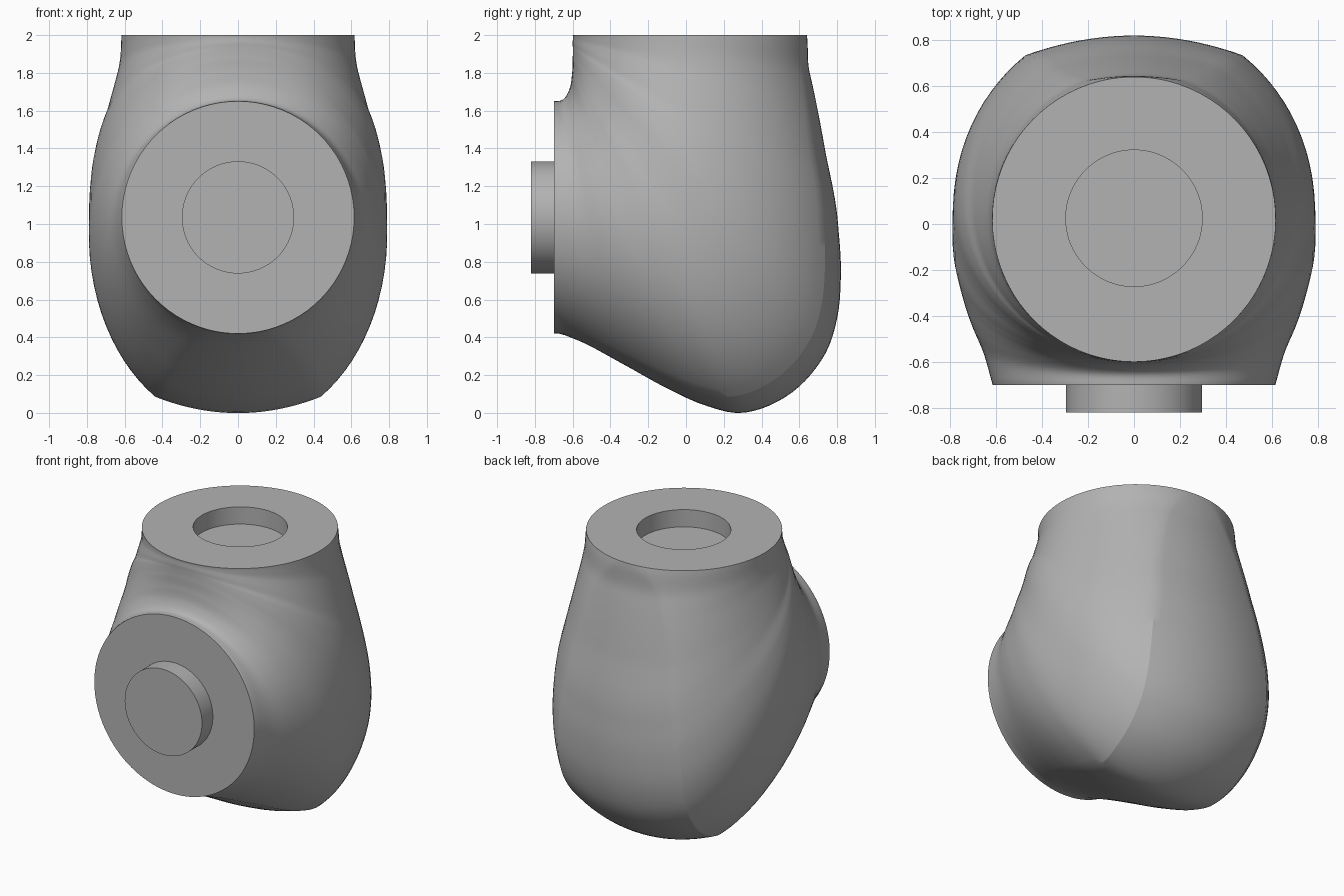
import bpy, bmesh, math
from mathutils import Vector

if "Cube" in bpy.data.objects:
    bpy.data.objects.remove(bpy.data.objects["Cube"])

PIVOT = (-0.70, 2.0)      # y, z corner where the two flange planes meet
SECTIONS, CAP, SIDE = 80, 10, 36
BORE = 0.297

grey = bpy.data.materials.new("metal_grey")
grey.use_nodes = True
colour = (0.45, 0.45, 0.45, 1)
grey.diffuse_color = colour
grey.node_tree.nodes["Principled BSDF"].inputs["Base Color"].default_value = colour


def polar(points):
    """Side outline points (y, z) as (angle, distance) about the pivot."""
    out = []
    for y, z in points:
        dy, dz = y - PIVOT[0], PIVOT[1] - z
        out.append((math.degrees(math.atan2(dz, dy)), math.hypot(dy, dz)))
    return out


def curve(table, x):
    """Smooth interpolation through a table of (x, value)."""
    n = len(table)

    def slope(i):
        a, b = table[max(i - 1, 0)], table[min(i + 1, n - 1)]
        return (b[1] - a[1]) / (b[0] - a[0])
    i = 0
    while i < n - 2 and x > table[i + 1][0]:
        i += 1
    (x0, p0), (x1, p1) = table[i], table[i + 1]
    h = x1 - x0
    t = min(max((x - x0) / h, 0), 1)
    return ((2*t**3 - 3*t**2 + 1) * p0 + (t**3 - 2*t**2 + t) * h * slope(i)
            + (3*t**2 - 2*t**3) * p1 + (t**3 - t**2) * h * slope(i + 1))


outer = polar([(0.64, 2), (0.655, 1.8), (0.735, 1.4), (0.805, 1), (0.82, 0.75),
               (0.8, 0.5), (0.73, 0.3), (0.55, 0.1), (0.3, 0), (0.1, 0.04),
               (-0.1, 0.13), (-0.3, 0.24), (-0.5, 0.35), (-0.65, 0.415), (-0.7, 0.42)])
inner = polar([(-0.6, 2), (-0.6, 1.95), (-0.6, 1.88), (-0.603, 1.8),
               (-0.615, 1.72), (-0.65, 1.66), (-0.7, 1.65)])
width = [(0, 0.617), (8, 0.622), (15, 0.637), (30, 0.70), (37, 0.745), (45, 0.78),
         (55, 0.79), (62, 0.785), (70, 0.745), (75, 0.71), (82, 0.655), (90, 0.615)]


def section(deg):
    """Ring at one fan angle: elliptical sides cut by a shallow outer arc."""
    r_in, r_out, w = curve(inner, deg), curve(outer, deg), curve(width, deg)
    a, mid = (r_out - r_in) / 2, (r_out + r_in) / 2
    b = a * (1 + 0.12 * math.sin(math.radians(2 * deg)))

    def ellipse(u):
        return b * math.sqrt(max(0, 1 - (u / w) ** 2))

    def arc(u):
        return a - 0.5 * u * u
    lo, hi = 0.0, w
    for _ in range(30):
        m = (lo + hi) / 2
        if ellipse(m) > arc(m):
            lo = m
        else:
            hi = m
    crease = max(lo, 0.2)
    start = math.asin(crease / w)
    half = []
    for i in range(CAP):
        u = crease * i / CAP
        half.append((u, min(arc(u), ellipse(u))))
    for i in range(SIDE + 1):
        p = start + (math.pi - start) * i / SIDE
        half.append((w * math.sin(p), (b if math.cos(p) > 0 else a) * math.cos(p)))
    ring = half + [(-u, v) for u, v in half[-2:0:-1]]
    c, s = math.cos(math.radians(deg)), math.sin(math.radians(deg))
    return [Vector((u, PIVOT[0] + (mid + v) * c, PIVOT[1] - (mid + v) * s)) for u, v in ring]


def finish(bm, name):
    bmesh.ops.recalc_face_normals(bm, faces=bm.faces)
    mesh = bpy.data.meshes.new(name)
    bm.to_mesh(mesh)
    bm.free()
    mesh.materials.append(grey)
    ob = bpy.data.objects.new(name, mesh)
    bpy.context.collection.objects.link(ob)
    bpy.ops.object.select_all(action='DESELECT')
    ob.select_set(True)
    bpy.context.view_layer.objects.active = ob
    bpy.ops.object.shade_smooth_by_angle(angle=math.radians(20))


# elbow housing with the socket recessed into its top flange
rings = [section(90 * i / SECTIONS) for i in range(SECTIONS + 1)]
centre = Vector((0, 0.025, 2))
bore_top = [centre + (p - centre).normalized() * BORE for p in rings[0]]
bore_floor = [p - Vector((0, 0, 0.12)) for p in bore_top]
bm = bmesh.new()
loops = [[bm.verts.new(p) for p in ring] for ring in [bore_floor, bore_top] + rings]
for r0, r1 in zip(loops, loops[1:]):
    for i in range(len(r0)):
        j = (i + 1) % len(r0)
        bm.faces.new((r0[i], r0[j], r1[j], r1[i]))
bm.faces.new(loops[0])
bm.faces.new(loops[-1])
finish(bm, "elbow_housing")

# round boss on the front flange
bm = bmesh.new()
bmesh.ops.create_cone(bm, cap_ends=True, segments=96, radius1=BORE, radius2=BORE, depth=0.13)
for v in bm.verts:
    v.co = Vector((v.co.x, v.co.z - 0.755, v.co.y + 1.035))
finish(bm, "front_boss")
